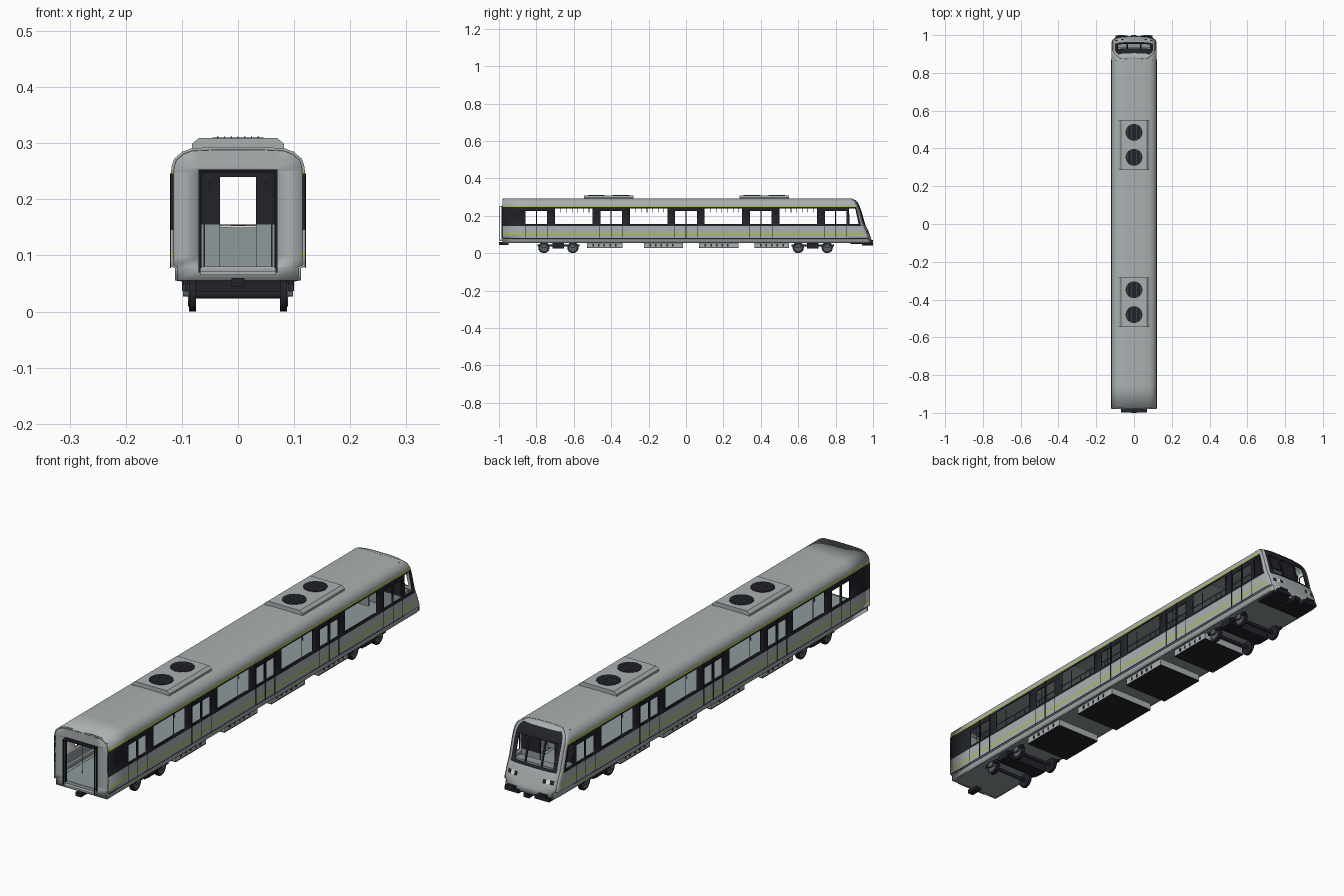
import bpy, bmesh, math
from mathutils import Matrix, Vector

cube = bpy.data.objects.get("Cube")
if cube:
    bpy.data.objects.remove(cube)


def material(name, rgb, rough=0.6):
    m = bpy.data.materials.new(name)
    m.use_nodes = True
    col = (*rgb, 1)
    m.diffuse_color = col
    node = m.node_tree.nodes["Principled BSDF"]
    node.inputs["Base Color"].default_value = col
    node.inputs["Roughness"].default_value = rough
    return m


BODY = material("body grey", (0.40, 0.44, 0.44))
DARK = material("dark panel", (0.016, 0.016, 0.024))
LIME = material("lime stripe", (0.42, 0.55, 0.02))
INNER = material("interior grey", (0.27, 0.32, 0.33))
STEEL = material("wheel steel", (0.10, 0.12, 0.13))
LAMP = material("lamp white", (0.8, 0.8, 0.76))


def finish(name, bm, mats, smooth=False):
    mesh = bpy.data.meshes.new(name)
    bm.to_mesh(mesh)
    bm.free()
    ob = bpy.data.objects.new(name, mesh)
    bpy.context.collection.objects.link(ob)
    for m in mats:
        mesh.materials.append(m)
    if smooth:
        bpy.ops.object.select_all(action='DESELECT')
        ob.select_set(True)
        bpy.context.view_layer.objects.active = ob
        bpy.ops.object.shade_smooth_by_angle(angle=math.radians(35))
    return ob


def boxes(name, items, mat):
    """One object from (x0, x1, y0, y1, z0, z1) boxes."""
    bm = bmesh.new()
    for x0, x1, y0, y1, z0, z1 in items:
        mid = Vector((x0 + x1, y0 + y1, z0 + z1)) / 2
        size = Matrix.Diagonal((x1 - x0, y1 - y0, z1 - z0, 1))
        bmesh.ops.create_cube(bm, size=1, matrix=Matrix.Translation(mid) @ size)
    return finish(name, bm, [mat])


def both(items):
    return items + [(-b, -a, *rest) for a, b, *rest in items]


def cylinders(name, items, mat, radius, depth, axis, sides=24):
    bm = bmesh.new()
    turn = Matrix.Rotation(math.pi / 2, 4, 'Y') if axis == 'X' else Matrix.Identity(4)
    for p in items:
        bmesh.ops.create_cone(bm, cap_ends=True, segments=sides, radius1=radius, radius2=radius,
                              depth=depth, matrix=Matrix.Translation(p) @ turn)
    return finish(name, bm, [mat], True)


def sheet(name, rows, rule):
    """Skin a grid of points; rule(i, j) gives a material slot or None for an opening."""
    bm = bmesh.new()
    vs = [[bm.verts.new(p) for p in row] for row in rows]
    for j in range(len(rows) - 1):
        for i in range(len(rows[0]) - 1):
            slot = rule(i, j)
            if slot is not None:
                f = bm.faces.new((vs[j][i], vs[j + 1][i], vs[j + 1][i + 1], vs[j][i + 1]))
                f.material_index = slot
    bmesh.ops.remove_doubles(bm, verts=bm.verts, dist=1e-5)
    bmesh.ops.delete(bm, geom=[v for v in bm.verts if not v.link_faces], context='VERTS')
    ob = finish(name, bm, [BODY, DARK, LIME, INNER, LAMP], True)
    return ob


def thicken(ob):
    mod = ob.modifiers.new("wall", 'SOLIDIFY')
    mod.thickness = 0.005
    mod.offset = -1
    # Inner skin uses the interior colour
    mod.material_offset = 3


# Half cross-section: half width, height, and where the nose ends at that height
HALF = [(.112, .055, .995), (.112, .077, .99), (.12, .08, .989), (.12, .098, .983),
        (.12, .104, .98), (.12, .12, .975), (.12, .145, .963), (.12, .155, .958),
        (.12, .225, .938), (.12, .24, .932), (.12, .246, .93), (.119, .252, .928),
        (.1185, .258, .925), (.114, .272, .917), (.10, .284, .904), (.083, .291, .89),
        (.04, .293, .886), (0, .293, .885)]
RING = HALF + [(-x, z, y) for x, z, y in HALF[-2::-1]]
DOORS = [-.8, -.4, 0, .4, .8]
NOSE = .865

# Openings along the side: door panes stop lower than windows
panes = [(c + a, c + b) for c in DOORS for a, b in ((-.058, -.003), (.003, .058))]
windows = [(c + .1, c + .3) for c in DOORS[:-1]]
stations = sorted({round(v, 4) for p in panes + windows for v in p} | {-.98, NOSE})
NOSE_T = [(.12, 1), (.72, 1), (.86, .99), (.95, .97), (1, .93)]


def span(y, ranges):
    return any(a < y < b for a, b in ranges)


def side_rule(i, j):
    z = (RING[i][1] + RING[i + 1][1]) / 2
    nose_step = j - len(stations) + 1
    y = (stations[j] + stations[j + 1]) / 2 if nose_step < 0 else None
    if .155 < z < .24:
        if nose_step == 1 or (y is not None and span(y, windows)):
            return None
        if y is not None and z < .225 and span(y, panes):
            return None
    if nose_step > 2:
        return 0
    if .145 < z < .246:
        return 1
    return 2 if .246 < z < .252 or .098 < z < .104 else 0


rows = [[(x, y, z) for x, z, _ in RING] for y in stations]
for t, s in NOSE_T:
    rows.append([(x * s, NOSE + (yf - .012 - NOSE) * t, z) for x, z, yf in RING])
thicken(sheet("body_shell", rows, side_rule))

# Cab front: columns across the nose, dark mask with windscreen openings and lamps
right = [1, .9, .76, .62, .5, .35, .29]
COLS = right + [0] + [-f for f in reversed(right)]


def front_rule(i, j):
    z = (HALF[i][1] + HALF[i + 1][1]) / 2
    f = abs(COLS[j] + COLS[j + 1]) / 2
    if .155 < z < .246 and f < .76 and not .29 < f < .35:
        return None
    if .145 < z < .284:
        return 1 if f < .9 else 0
    if .104 < z < .12 and .5 < f < .9:
        return 4 if .62 < f < .76 else 1
    return 0


rows = [[(x * .93 * f, yf - .012 * f ** 4, z) for x, z, yf in HALF] for f in COLS]
thicken(sheet("cab_front", rows, front_rule))

# Flat end wall with the gangway opening
END = [-1, -.068, .068, 1]


def end_rule(i, j):
    z = (HALF[i][1] + HALF[i + 1][1]) / 2
    return None if j == 1 and .08 < z < .252 else 0


rows = [[(math.copysign(min(abs(f), x), f), -.98, z) for x, z, _ in HALF] for f in END]
thicken(sheet("end_wall", rows, end_rule))
boxes("gangway_frame", both([(.065, .070, -.986, -.978, .078, .252)])
      + [(-.07, .07, -.986, -.978, .248, .253)], DARK)
boxes("gangway_hoop", both([(.067, .070, -.998, -.995, .07, .252)])
      + [(-.07, .07, -.998, -.980, .249, .252)], DARK)
boxes("gangway_step", [(-.068, .068, -.996, -.975, .065, .072)], BODY)

# Door seams
boxes("door_seams", both([(.1195, .1212, c + d - .0015, c + d + .0015, .08, .246)
                         for c in DOORS for d in (-.06, 0, .06)]), DARK)
boxes("sill_line", both([(.119, .1212, -.978, .87, .078, .0805)]), STEEL)

# Interior: floor, cab partition, seats, poles and hanging straps
boxes("floor", [(-.109, .109, -.977, .955, .056, .079)], INNER)
boxes("partition_lower", both([(.032, .113, .862, .868, .079, .155)]), INNER)
boxes("partition_upper", both([(.032, .113, .862, .868, .155, .25)])
      + [(-.10, .10, .862, .868, .24, .285)], DARK)
boxes("cab_console", [(-.095, .095, .90, .935, .079, .15)], INNER)
boxes("seats", both([(.08, .114, a, b, .095, .115) for a, b in windows]
                    + [(.106, .114, a, b, .115, .15) for a, b in windows]), INNER)
cylinders("poles", [(x, c + d, .175) for c in DOORS[:-1] for x in (-.06, .06)
                    for d in (-.09, .09)], STEEL, .0015, .2, 'Z', 8)
boxes("strap_rails", both([(.0485, .0515, -.9, .8, .239, .242)]), STEEL)
boxes("hanging_straps", both([(.049, .051, a + k * .03, a + k * .03 + .003, .218, .24)
                             for a, b in windows for k in range(1, 7)]), STEEL)

# Roof ventilation units
FANS = []
for n, mid in enumerate((-.414, .419)):
    bm = bmesh.new()
    half = [(.082, .284), (.082, .299), (.07, .309)]
    outline = half + [(-x, z) for x, z in reversed(half)]
    face = bm.faces.new([bm.verts.new((x, mid - .132, z)) for x, z in outline])
    ext = bmesh.ops.extrude_face_region(bm, geom=[face])
    bmesh.ops.translate(bm, vec=(0, .264, 0),
                        verts=[g for g in ext["geom"] if isinstance(g, bmesh.types.BMVert)])
    bmesh.ops.recalc_face_normals(bm, faces=bm.faces)
    finish("roof_unit_%d" % n, bm, [BODY])
    FANS += [mid - .066, mid + .066]
cylinders("fan_wells", [(0, y, .309) for y in FANS], DARK, .045, .003, 'Z', 16)
slats = []
for y in FANS:
    for k in range(-3, 4):
        reach = math.sqrt(.042 ** 2 - (k * .012) ** 2)
        slats.append((k * .012 - .001, k * .012 + .001, y - reach, y + reach, .309, .3115))
boxes("fan_slats", slats, STEEL)

# Underfloor equipment cases with dark bases and side vents
CASES = [(-.53, -.34), (-.225, -.017), (.07, .28), (.365, .55)]
boxes("equipment_cases", [(-.098, .098, a, b, .031, .057) for a, b in CASES], BODY)
boxes("case_bases", [(-.098, .098, a, b, .027, .031) for a, b in CASES], DARK)
boxes("case_vents", both([(.097, .0995, a + k * .03, a + k * .03 + .008, .037, .05)
                         for a, b in CASES for k in range(1, 6)]), DARK)

# Bogies
AXLES = [-.76, -.605, .6, .755]
sides = [(x, y) for y in AXLES for x in (-1, 1)]
cylinders("wheels", [(s * .081, y, .03) for s, y in sides], DARK, .03, .012, 'X')
cylinders("wheel_rings", [(s * .088, y, .03) for s, y in sides], STEEL, .021, .003, 'X')
cylinders("axles", [(0, y, .03) for y in AXLES], DARK, .007, .16, 'X', 12)
frames = []
for a, b in (AXLES[:2], AXLES[2:]):
    mid = (a + b) / 2
    frames += both([(.088, .095, a - .035, b + .035, .036, .046),
                    (.084, .097, mid - .025, mid + .025, .03, .056)])
    frames += [(-.09, .09, mid - .03, mid + .03, .026, .056)]
boxes("bogie_frames", frames, DARK)
boxes("axle_boxes", both([(.088, .098, y - .012, y + .012, .028, .048) for y in AXLES]), STEEL)

# Couplers and front bumper
boxes("couplers", [(-.012, .012, -1, -.95, .044, .06), (-.012, .012, .94, 1, .04, .056)], DARK)
boxes("front_bumper", both([(.035, .098, .965, .998, .046, .06)])
      + [(-.1, .1, .88, .97, .048, .057)], DARK)
boxes("bumper_blocks", both([(.05, .085, .99, 1, .06, .07)]), DARK)
